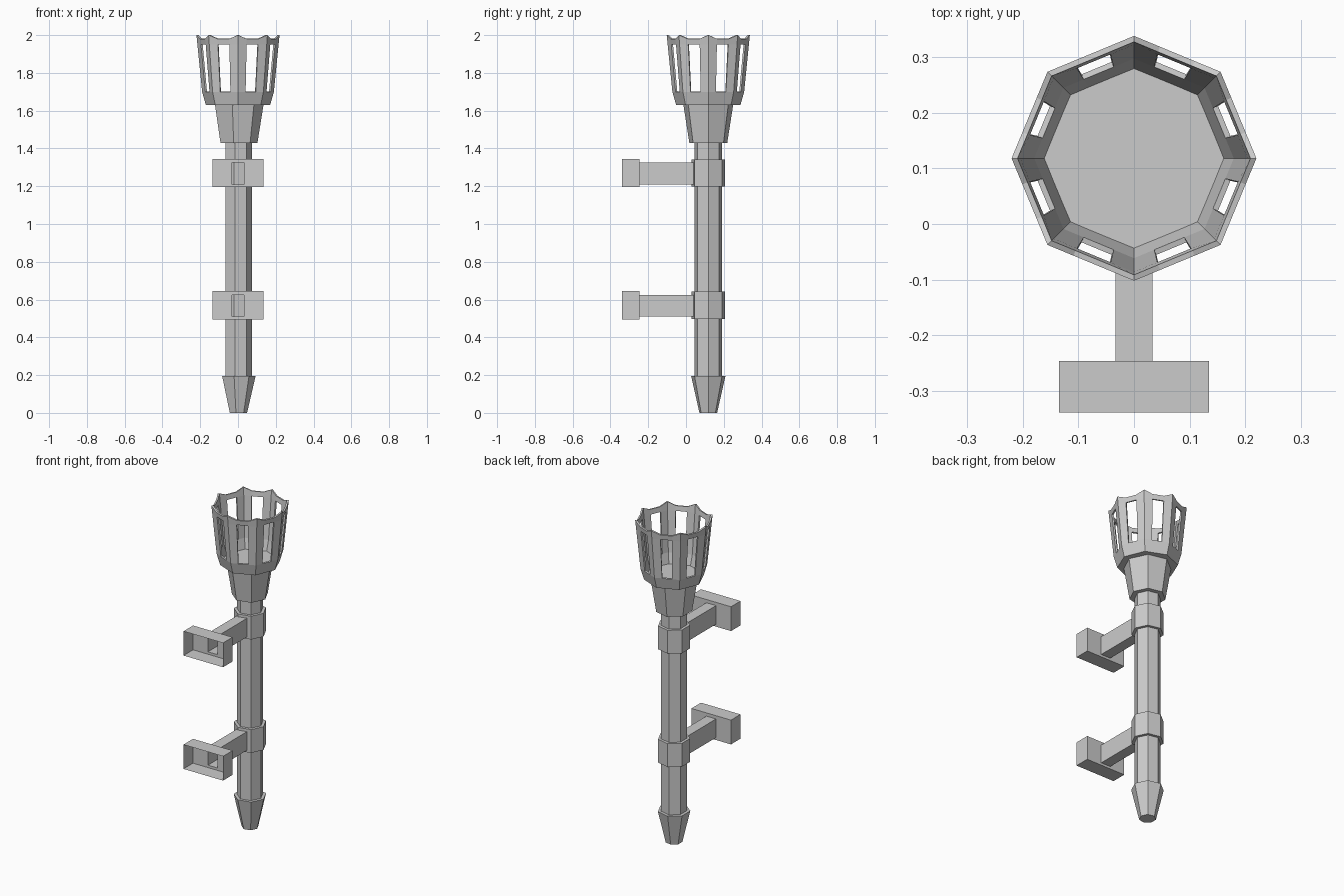
import bpy, bmesh, math

if "Cube" in bpy.data.objects:
    bpy.data.objects.remove(bpy.data.objects["Cube"])

CY = 0.118  # torch axis in y


def make(name, verts, faces):
    me = bpy.data.meshes.new(name)
    me.from_pydata(verts, [], faces)
    me.update()
    ob = bpy.data.objects.new(name, me)
    bpy.context.collection.objects.link(ob)
    return ob


def frustum(name, z0, r0, z1, r1, n=7):
    # low-poly tapered cylinder with one corner on +x
    verts = [(r * math.cos(math.tau * i / n), CY + r * math.sin(math.tau * i / n), z)
             for z, r in ((z0, r0), (z1, r1)) for i in range(n)]
    faces = [(i, (i + 1) % n, n + (i + 1) % n, n + i) for i in range(n)]
    faces += [tuple(reversed(range(n))), tuple(range(n, 2 * n))]
    return make(name, verts, faces)


# shaft, pointed foot and flared neck
frustum("shaft", 0.19, 0.074, 1.435, 0.074)
frustum("foot", 0.0, 0.048, 0.195, 0.093)
frustum("neck", 1.43, 0.103, 1.63, 0.135)


def rect(x, y, z0, z1):
    return [(-x, y, z0), (x, y, z0), (x, y, z1), (-x, y, z1)]


# clamp rings with hollow arms ending in open wall boxes
for label, z in (("lower", 0.495), ("upper", 1.195)):
    frustum(label + "_clamp", z + 0.003, 0.092, z + 0.147, 0.092)
    loops = [rect(0.135, -0.339, z, z + 0.15), rect(0.135, -0.246, z, z + 0.15),
             rect(0.033, -0.246, z + 0.015, z + 0.13), rect(0.033, 0.06, z + 0.015, z + 0.13)]
    faces = [(k + i, k + (i + 1) % 4, k + 4 + (i + 1) % 4, k + 4 + i)
             for k in (0, 4, 8) for i in range(4)]
    make(label + "_bracket", sum(loops, []), faces)

# octagonal basket: corner and two window columns per side
N = 8
levels = [(1.63, 0.17), (1.70, 0.19), (1.95, 0.215), (2.0, 0.22)]
verts = []
for li, (z, r) in enumerate(levels):
    for s in range(N):
        a, b = math.tau * s / N, math.tau * (s + 1) / N
        for t in (0, 0.3, 0.7):
            dip = 0.02 if li == 3 and t else 0
            verts.append((r * (math.cos(a) * (1 - t) + math.cos(b) * t),
                          CY + r * (math.sin(a) * (1 - t) + math.sin(b) * t), z - dip))
M = 3 * N
faces = [(l * M + i, l * M + (i + 1) % M, (l + 1) * M + (i + 1) % M, (l + 1) * M + i)
         for l in range(3) for i in range(M) if not (l == 1 and i % 3 == 1)]
faces.append(tuple(reversed(range(M))))
basket = make("basket", verts, faces)
wall = basket.modifiers.new("wall", 'SOLIDIFY')
wall.thickness = 0.01
wall.offset = -1
wall.use_even_offset = True
